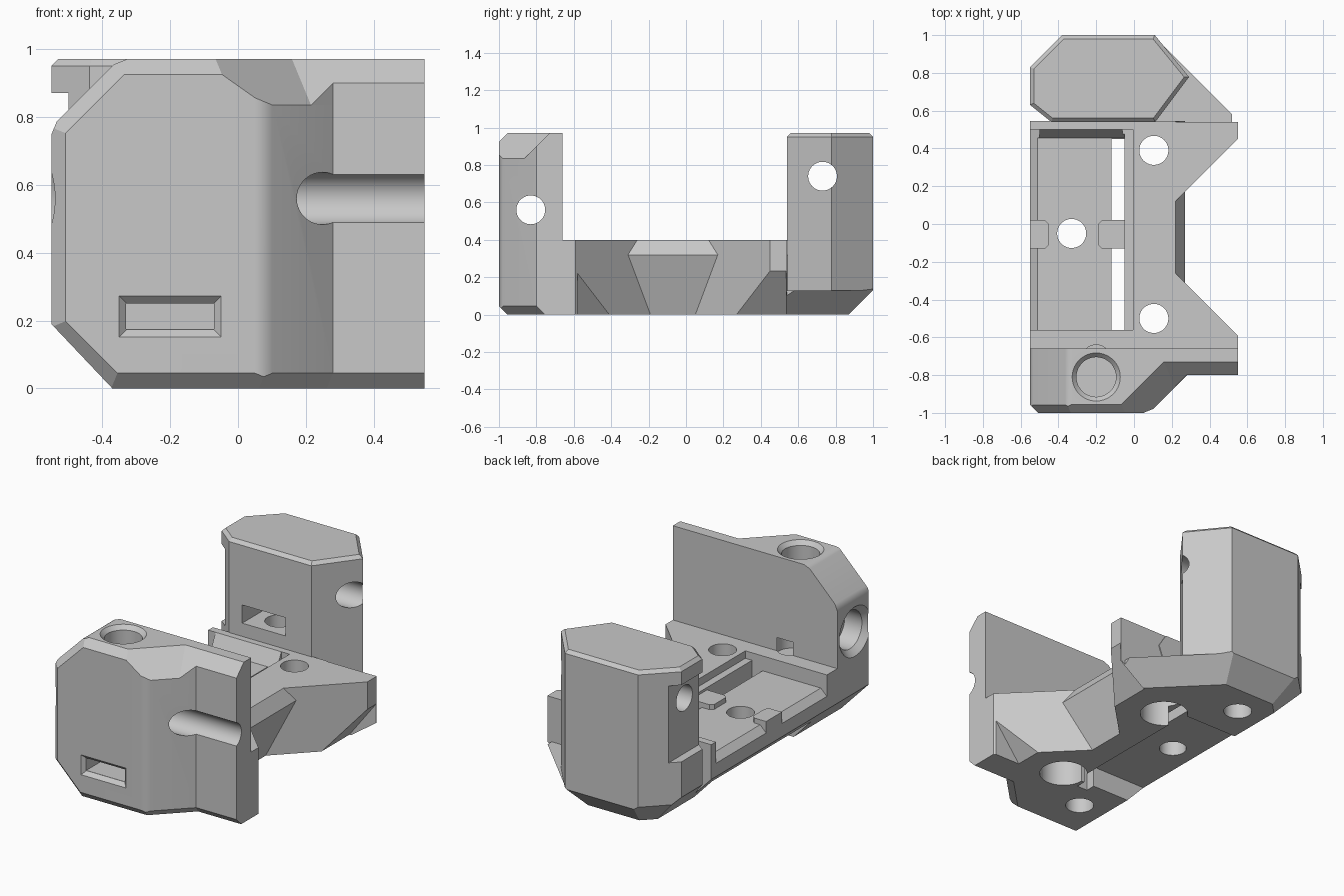
import bpy, bmesh
from math import pi, radians
from mathutils import Vector, Matrix

old = bpy.data.objects.get("Cube")
if old:
    bpy.data.objects.remove(old, do_unlink=True)

grey = bpy.data.materials.new("plain grey")
grey.use_nodes = True
grey.diffuse_color = (0.58, 0.58, 0.58, 1)
grey.node_tree.nodes["Principled BSDF"].inputs["Base Color"].default_value = (0.58, 0.58, 0.58, 1)


def finish(name, bm):
    bmesh.ops.recalc_face_normals(bm, faces=bm.faces[:])
    mesh = bpy.data.meshes.new(name)
    bm.to_mesh(mesh)
    bm.free()
    mesh.materials.append(grey)
    ob = bpy.data.objects.new(name, mesh)
    bpy.context.collection.objects.link(ob)
    return ob


def solid(name, x, y, z, planes=()):
    """A box, trimmed to a convex solid by planes given as (outward normal, point)."""
    bm = bmesh.new()
    bmesh.ops.create_cube(bm, size=1)
    for v in bm.verts:
        v.co = [r[0] if c < 0 else r[1] for r, c in zip((x, y, z), v.co)]
    for normal, point in planes:
        bmesh.ops.bisect_plane(bm, geom=bm.verts[:] + bm.edges[:] + bm.faces[:], dist=1e-5,
                               plane_co=point, plane_no=Vector(normal).normalized(), clear_outer=True)
        corners = [v.co.copy() for v in bm.verts]
        bm.clear()
        for c in corners:
            bm.verts.new(c)
        bmesh.ops.remove_doubles(bm, verts=bm.verts[:], dist=1e-5)
        bmesh.ops.convex_hull(bm, input=bm.verts[:])
        bmesh.ops.delete(bm, geom=[v for v in bm.verts if not v.link_faces], context="VERTS")
        bmesh.ops.dissolve_limit(bm, angle_limit=radians(0.2), verts=bm.verts[:], edges=bm.edges[:])
    return finish(name, bm)


def hole(name, axis, a, b, lo, hi, r, r2=None):
    """A round cutter along x or z; a and b are the other two coordinates."""
    bm = bmesh.new()
    mid = (lo + hi) / 2
    if axis == "x":
        m = Matrix.Translation((mid, a, b)) @ Matrix.Rotation(pi / 2, 4, "Y")
    else:
        m = Matrix.Translation((a, b, mid))
    bmesh.ops.create_cone(bm, cap_ends=True, segments=40, radius1=r, radius2=r2 or r, depth=hi - lo, matrix=m)
    return finish(name, bm)


front_diag = ((1, -1, 0), (0.11, -0.97, 0))
wing_slope = ((0, -1, 1), (0, -0.8, 0.9))

# Front block with chamfered outline and bevelled front edges
body = solid("bracket_body", (-0.55, 0.6), (-1, -0.66), (0, 0.97), [
    front_diag,
    ((-1, 0, 1), (-0.55, 0, 0.77)),
    ((-0.92, 0, 0.38), (-0.547, 0, 0.755)),
    ((-0.38, 0, 0.92), (-0.335, 0, 0.967)),
    ((0.38, -0.92, 0), (0.05, -1, 0)),
    ((0, -1, 1), (0, -1, 0.925)),
    ((0, -1, -1), (0, -1, 0.045)),
    ((-1, -1, 0), (-0.508, -1, 0)),
    ((-0.707, -1, 0.707), (-0.51, -1, 0.75)),
    ((-0.707, -1, -0.707), (-0.51, -1, 0.2)),
    ((0.5, -0.5, 0.707), (0.11, -0.97, 0.835)),
    ((0.5, -0.5, -0.707), (0.11, -0.97, 0.045))])

# Back block: column with a small top bevel
sides = [((0, -1), (0, 0.54)), ((0, 1), (0, 1)), ((-1, 0), (-0.55, 0.7)),
         ((-1, 1), (-0.55, 0.83)), ((-0.8, -1), (-0.55, 0.63)),
         ((0.8, -0.6), (0.12, 0.55)), ((0.77, 0.63), (0.29, 0.78))]
trims = [((-1, 1, -1.41), (-0.55, 0.83, 0.15))]
for n, p in sides:
    n = Vector(n).normalized()
    trims += [((n.x, n.y, 0), (*p, 0)), ((n.x, n.y, 1), (*p, 0.95))]

adds = [
    solid("front_wing", (0, 0.55), (-0.8, -0.66), (0, 0.97), [
        wing_slope, ((0, -1, -1), (0, -0.8, 0.045))]),
    solid("wing_web", (0, 0.5), (-0.92, -0.67), (0.4, 0.965), [front_diag, wing_slope]),
    # Base plate with two arms
    solid("base_middle", (-0.55, 0.4), (-0.7, 0.545), (0, 0.4), [
        ((1, 0, 0.625), (0.22, 0, 0.4)), ((1, 0, -0.375), (0.15, 0, 0))]),
    solid("front_arm", (-0.3, 0.55), (-0.69, -0.19), (0, 0.4), [((1, 1, 0), (0, -0.04, 0))]),
    solid("back_arm", (-0.3, 0.55), (0.04, 0.54), (0, 0.4), [((1, -1, 0), (0.1, 0, 0))]),
    solid("back_shelf", (-0.3, 0.52), (0.5, 0.95), (0, 0.13), [((1, 1, 0), (0.55, 0.55, 0))]),
    solid("back_block", (-0.55, 0.4), (0.54, 1), (0, 0.97), trims),
]

# Lower chamfers
cuts = [
    solid("left_chamfer", (-0.8, 0), (-1.2, 1.2), (-0.3, 0.4), [((0.19, 0, 0.18), (-0.55, 0, 0.19))]),
    solid("back_chamfer", (-1, 1), (0.5, 1.3), (-0.3, 0.4), [((0, -1, 1), (0, 1, 0.13))]),
    solid("diagonal_chamfer", (-0.3, 1), (0.2, 1.3), (-0.3, 0.4), [((-1, -1, 1.414), (0.55, 0.55, 0.13))]),
    solid("arm_chamfer", (0.2, 0.8), (-0.58, 0.535), (-0.2, 0.35), [((-1.3, 0, 1), (0.37, 0, 0))]),
]

# Recesses, slots and holes
cuts += [
    solid("trough", (-0.7, -0.05), (-0.56, 0.5), (0.31, 0.6), [((0, 1, -0.5), (0, 0.455, 0.31))]),
    solid("trough_step", (-0.06, -0.005), (-0.56, 0.5), (0.355, 0.6)),
    solid("trough_rim", (-0.7, -0.5), (-0.56, 0.5), (0.1, 0.6), [((1, 0, -1), (-0.51, 0, 0.31))]),
    solid("slot_front", (-0.12, -0.05), (-0.56, -0.13), (-0.1, 0.4)),
    solid("slot_back", (-0.12, -0.05), (0.02, 0.45), (-0.1, 0.36)),
    solid("underside_recess", (-0.7, 0), (-0.5, 0.45), (-0.1, 0.126)),
    solid("side_pocket", (-0.7, -0.5), (0.51, 1.1), (0.405, 0.87)),
    solid("front_nut_slot", (-0.33, -0.07), (-1.1, -0.82), (0.175, 0.25)),
    solid("front_slot_bevel", (-0.4, 0), (-1.01, -0.978), (0.1, 0.3), [
        ((-1, 1, 0), (-0.35, -1, 0)), ((1, 1, 0), (-0.05, -1, 0)),
        ((0, 1, -1), (0, -1, 0.152)), ((0, 1, 1), (0, -1, 0.272))]),
    solid("back_nut_slot", (-0.35, -0.06), (0.5, 0.8), (0.48, 0.59)),
    hole("top_socket", "z", -0.2, -0.81, 0.72, 1.1, 0.105),
    hole("top_socket_rim", "z", -0.2, -0.81, 0.945, 0.975, 0.105, 0.132),
    hole("floor_hole", "z", -0.33, -0.05, -0.1, 0.5, 0.077),
    hole("front_screw_hole", "z", -0.2, -0.72, -0.1, 0.27, 0.08),
    hole("wall_notch", "z", -0.2, -0.72, 0.37, 0.48, 0.08),
    hole("back_screw_hole", "z", -0.2, 0.68, -0.1, 0.6, 0.08),
    hole("front_rod_hole", "x", -0.83, 0.56, -0.7, 0.7, 0.077),
    hole("front_rod_socket", "x", -0.83, 0.56, -0.7, -0.4, 0.115),
    hole("front_rod_rim", "x", -0.83, 0.56, -0.56, -0.515, 0.16, 0.115),
    hole("back_rod_hole", "x", 0.73, 0.74, -0.7, 0.7, 0.077),
]
for y in (0.39, -0.5):
    cuts += [hole("mount_hole", "z", 0.105, y, -0.1, 0.5, 0.077),
             hole("mount_counterbore", "z", 0.105, y, -0.1, 0.2, 0.135)]


def combine(ob, others, operation):
    """Apply booleans in turn and discard the helper objects."""
    for other in others:
        other.hide_render = True
        mod = ob.modifiers.new(other.name, "BOOLEAN")
        mod.operation, mod.object, mod.solver = operation, other, "EXACT"
    bpy.context.view_layer.update()
    done = bpy.data.meshes.new_from_object(ob.evaluated_get(bpy.context.evaluated_depsgraph_get()))
    ob.modifiers.clear()
    ob.data = done
    for other in others:
        bpy.data.objects.remove(other, do_unlink=True)


combine(body, adds, "UNION")
combine(body, cuts, "DIFFERENCE")

# Raised pads either side of the floor hole
pads = [solid(name, x, (-0.13, 0.02), (0.25, 0.34), [
    ((s, t, 0), (x[s > 0] - s * 0.02, -0.13 if t < 0 else 0.02, 0)) for t in (-1, 1)])
    for name, x, s in (("left_pad", (-0.55, -0.45), 1), ("right_pad", (-0.19, -0.045), -1))]

for ob in [body] + pads:
    ob.data.materials.clear()
    ob.data.materials.append(grey)
    bpy.ops.object.select_all(action="DESELECT")
    ob.select_set(True)
    bpy.context.view_layer.objects.active = ob
    bpy.ops.object.shade_smooth_by_angle(angle=radians(25))
    ob.modifiers.new("even_shading", "WEIGHTED_NORMAL").keep_sharp = True
